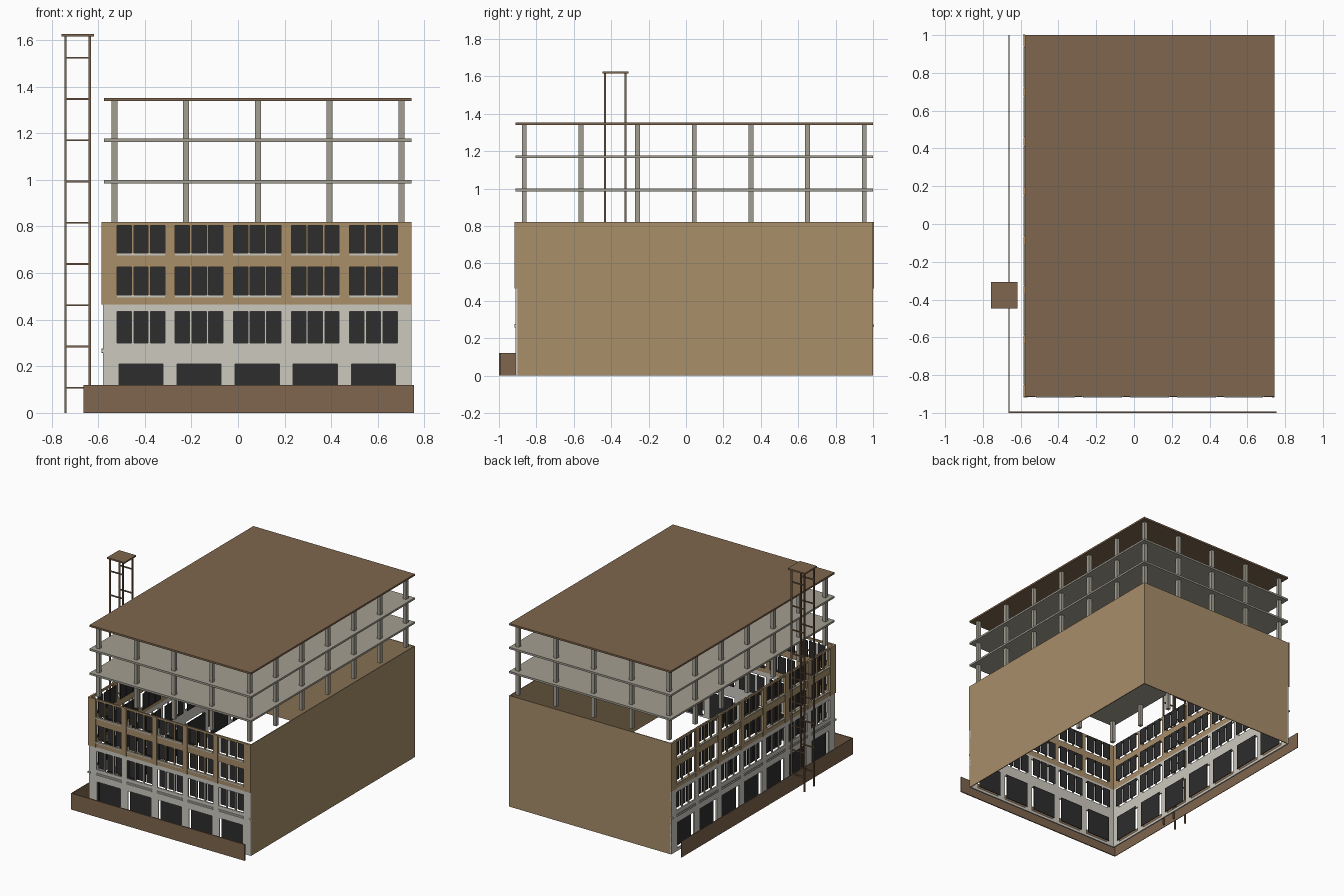
import bpy, bmesh
from math import radians
from mathutils import Matrix, Vector

cube = bpy.data.objects.get("Cube")
if cube:
    bpy.data.objects.remove(cube)


def material(name, rgb):
    lin = [((c / 255 + 0.055) / 1.055) ** 2.4 for c in rgb]
    m = bpy.data.materials.new(name)
    m.use_nodes = True
    m.diffuse_color = (*lin, 1)
    m.node_tree.nodes["Principled BSDF"].inputs["Base Color"].default_value = (*lin, 1)
    return m


TAN = material("tan brick", (168, 142, 106))
BROWN = material("brown timber", (126, 102, 77))
STONE = material("pale stone", (203, 200, 190))
CONCRETE = material("grey concrete", (163, 159, 146))
GLASS = material("dark glass", (45, 45, 45))


def add_box(bm, x, y, z):
    """Add a box given (min, max) pairs."""
    size = Vector((x[1] - x[0], y[1] - y[0], z[1] - z[0]))
    mid = Vector((x[0] + x[1], y[0] + y[1], z[0] + z[1])) / 2
    bmesh.ops.create_cube(bm, size=1, matrix=Matrix.Translation(mid) @ Matrix.Diagonal((*size, 1)))


def make(name, bm, *mats, matrix=None):
    mesh = bpy.data.meshes.new(name)
    bm.to_mesh(mesh)
    bm.free()
    for m in mats:
        mesh.materials.append(m)
    ob = bpy.data.objects.new(name, mesh)
    bpy.context.collection.objects.link(ob)
    if matrix:
        ob.matrix_world = matrix
    return ob


def boxes(name, mat, items, matrix=None):
    bm = bmesh.new()
    for item in items:
        add_box(bm, *item)
    return make(name, bm, mat, matrix=matrix)


# Main dimensions
X0, X1, Y0, Y1 = -0.58, 0.745, -0.912, 1.0
CX, CY = (X0 + X1) / 2, (Y0 + Y1) / 2
WALL_TOP, SPLIT = 0.82, 0.465
WINDOW_ROWS = [(0.30, 0.435), (0.505, 0.625), (0.685, 0.805)]
SHOP = (0.02, 0.21)


def facade(name, length, bays, matrix):
    """Windowed wall along local x, facing local -y."""
    half = length / 2
    pitch = (length - 0.078) / bays
    s = pitch / 0.2495
    centers = [(i - (bays - 1) / 2) * pitch for i in range(bays)]

    openings = []
    for c in centers:
        openings.append(((c - 0.095 * s, c + 0.095 * s), SHOP))
        for row in WINDOW_ROWS:
            for k in (-1, 0, 1):
                m = c + k * 0.0715 * s
                openings.append(((m - 0.031 * s, m + 0.031 * s), row))

    # Wall sheet with the openings left out, pale below and brick above
    xs = sorted({-half, half} | {v for o in openings for v in o[0]})
    zs = sorted({0, SPLIT, WALL_TOP} | {v for o in openings for v in o[1]})
    bm = bmesh.new()
    for a, b in zip(xs, xs[1:]):
        for lo, hi in zip(zs, zs[1:]):
            x, z = (a + b) / 2, (lo + hi) / 2
            if any(o[0][0] < x < o[0][1] and o[1][0] < z < o[1][1] for o in openings):
                continue
            f = bm.faces.new([bm.verts.new(p) for p in
                              ((a, 0, lo), (b, 0, lo), (b, 0, hi), (a, 0, hi))])
            f.material_index = int(z > SPLIT)
    bmesh.ops.remove_doubles(bm, verts=bm.verts, dist=1e-5)
    wall = make(name + "_wall", bm, STONE, TAN, matrix=matrix)
    thick = wall.modifiers.new("thickness", "SOLIDIFY")
    thick.thickness = 0.01
    thick.offset = -1

    # Panes set back behind the openings
    boxes(name + "_panes", GLASS, [(x, (0.026, 0.03), z) for x, z in openings], matrix)

    # Brick pilasters between the bays and at the corners
    piers = []
    for i in range(bays + 1):
        e = (i - bays / 2) * pitch
        lo = -half - 0.004 if i == 0 else e - 0.02 * s
        hi = half if i == bays else e + 0.02 * s
        piers.append(((lo, hi), (-0.005, 0.001), (SPLIT, WALL_TOP)))
    boxes(name + "_pilasters", TAN, piers, matrix)

    # Window sills and the double band above the shopfronts
    trim = []
    for c in centers:
        span = (c - 0.103 * s, c + 0.103 * s)
        for row in WINDOW_ROWS[1:]:
            trim.append((span, (-0.006, 0.001), (row[0] - 0.009, row[0])))
        for z in (0.257, 0.27):
            trim.append((span, (-0.006, 0.001), (z, z + 0.006)))
    for x in ((-half - 0.006, -half + 0.015), (half - 0.015, half)):
        trim.append((x, (-0.006, 0.001), (0.26, 0.272)))
    boxes(name + "_stone_trim", STONE, trim, matrix)


facade("front", X1 - X0, 5, Matrix.Translation((CX, Y0, 0)))
facade("side", Y1 - Y0, 7,
       Matrix.Translation((X0, CY, 0)) @ Matrix.Rotation(radians(-90), 4, "Z"))

# Blank party walls
boxes("blank_walls", TAN, [
    ((X1 - 0.006, X1), (Y0, Y1), (0, WALL_TOP)),
    ((X0, X1), (Y1 - 0.006, Y1), (0, WALL_TOP)),
])

# Open upper storeys: slabs, roof and a ring of columns
boxes("floor_slabs", CONCRETE,
      [((X0 + 0.005, X1), (Y0, Y1), (z, z + 0.014)) for z in (0.985, 1.163)])
boxes("roof_slab", BROWN, [((X0 + 0.005, X1), (Y0, Y1), (1.339, 1.352))])
columns = []
for i in range(5):
    for j in range(7):
        if i in (0, 4) or j in (0, 6):
            x, y = CX + 0.003 + (i - 2) * 0.308, CY + (j - 3) * 0.303
            columns.append(((x - 0.013, x + 0.013), (y - 0.013, y + 0.013), (WALL_TOP, 1.34)))
boxes("columns", CONCRETE, columns)

# Site hoarding along the two street sides
boxes("hoarding", BROWN, [
    ((-0.664, 0.755), (-1.0, -0.992), (0, 0.12)),
    ((-0.664, -0.66), (-1.0, 1.0), (0, 0.12)),
])

# Hoist tower: four legs, rungs and top platform
TX, TY = (-0.74, -0.636), (-0.434, -0.324)
r = 0.005
tower = [((x - r, x + r), (y - r, y + r), (0, 1.615)) for x in TX for y in TY]
for n in range(9):
    z = 0.108 + n * 0.177
    tower += [(TX, (y - 0.004, y + 0.004), (z - 0.004, z + 0.004)) for y in TY]
boxes("hoist_tower", BROWN, tower)
boxes("hoist_platform", BROWN, [((-0.757, -0.617), (-0.447, -0.307), (1.614, 1.625))])
